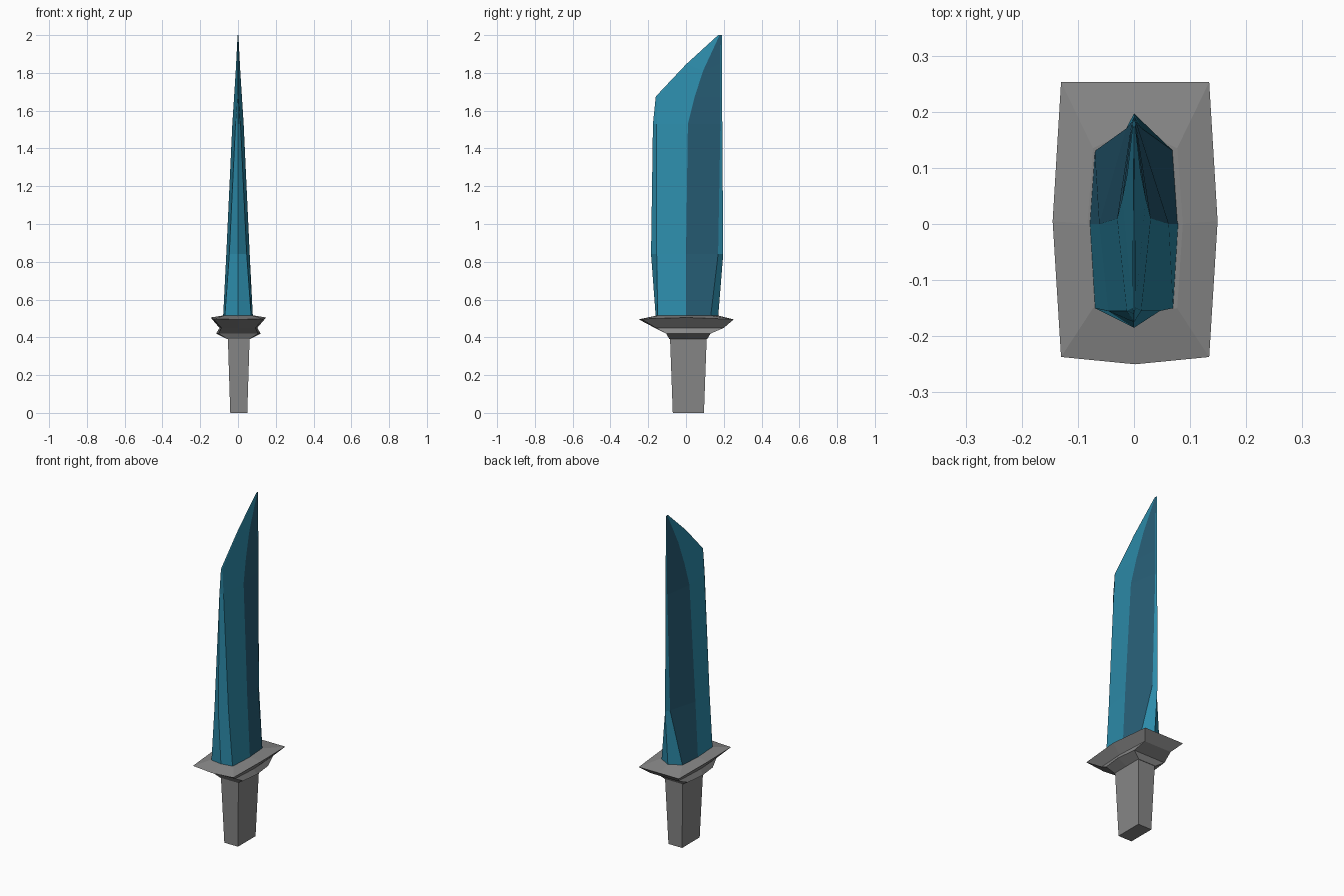
import bpy, bmesh

if "Cube" in bpy.data.objects:
    bpy.data.objects.remove(bpy.data.objects["Cube"])


def material(name, r, g, b):
    mat = bpy.data.materials.new(name)
    mat.diffuse_color = (r, g, b, 1)
    mat.use_nodes = True
    mat.node_tree.nodes["Principled BSDF"].inputs["Base Color"].default_value = mat.diffuse_color
    return mat


def loft(name, rings, mats, strip_slots=(0, 0, 0, 0)):
    """Skin a stack of half rings (x >= 0, front to back), mirrored across x = 0.
    strip_slots gives the material of each lengthwise strip, front to back."""
    bm = bmesh.new()
    loops = []
    for half in rings:
        full = half + [(-x, y, z) for x, y, z in reversed(half[1:-1])]
        loops.append([bm.verts.new(p) for p in full])
    slots = list(strip_slots) + list(reversed(strip_slots))
    n = len(loops[0])
    for low, high in zip(loops, loops[1:]):
        for i in range(n):
            j = (i + 1) % n
            face = bm.faces.new((low[i], low[j], high[j], high[i]))
            face.material_index = slots[i]
    bm.faces.new(loops[0][::-1])
    bm.faces.new(loops[-1])
    bmesh.ops.remove_doubles(bm, verts=bm.verts, dist=0.0005)
    bmesh.ops.recalc_face_normals(bm, faces=bm.faces)
    mesh = bpy.data.meshes.new(name)
    bm.to_mesh(mesh)
    bm.free()
    for mat in mats:
        mesh.materials.append(mat)
    obj = bpy.data.objects.new(name, mesh)
    bpy.context.collection.objects.link(obj)
    return obj


def flat_ring(z, front, front_corner, side, back_corner, back):
    return [(0, front, z), (*front_corner, z), (*side, z), (*back_corner, z), (0, back, z)]


blue = material("blade_blue", 0.026, 0.265, 0.41)
dark_blue = material("blade_dark_blue", 0.02, 0.11, 0.18)
grey = material("dark_grey", 0.24, 0.24, 0.24)

# Handle: tapered block, wider at the guard
handle = loft("handle", [
    flat_ring(0.0, -0.07, (0.045, -0.07), (0.045, 0.012), (0.045, 0.095), 0.095),
    flat_ring(0.41, -0.085, (0.058, -0.085), (0.058, 0.012), (0.058, 0.11), 0.11),
], [grey])
handle.location.x = 0.004

# Guard: flared top plate with a pinched waist above a lower collar
guard = loft("guard", [
    flat_ring(0.39, -0.088, (0.058, -0.088), (0.058, 0.012), (0.058, 0.112), 0.112),
    flat_ring(0.42, -0.105, (0.105, -0.105), (0.118, 0.01), (0.105, 0.13), 0.13),
    flat_ring(0.45, -0.165, (0.09, -0.16), (0.1, 0.0), (0.09, 0.20), 0.20),
    [(0, -0.25, 0.495), (0.132, -0.237, 0.497), (0.147, 0.005, 0.505),
     (0.132, 0.253, 0.495), (0, 0.253, 0.495)],
    flat_ring(0.515, -0.157, (0.075, -0.15), (0.085, 0.0), (0.075, 0.135), 0.172),
], [grey])
guard.location.x = 0.002

# Blade: bevelled front edge, ridge along the middle, dark rear bevel, slanted tip
blade = loft("blade", [
    flat_ring(0.505, -0.16, (0.07, -0.15), (0.079, 0.0), (0.07, 0.13), 0.17),
    flat_ring(0.84, -0.185, (0.046, -0.155), (0.062, 0.0), (0.014, 0.17), 0.197),
    flat_ring(1.53, -0.175, (0.013, -0.155), (0.03, 0.01), (0.004, 0.182), 0.192),
    [(0, -0.16, 1.675), (0.003, -0.15, 1.675), (0.021, 0.045, 1.67),
     (0.003, 0.182, 1.67), (0, 0.191, 1.67)],
    [(0, 0.0, 1.845), (0.002, 0.006, 1.845), (0.012, 0.09, 1.81),
     (0.002, 0.182, 1.85), (0, 0.19, 1.85)],
    [(0, 0.17, 2.0), (0.001, 0.173, 2.0), (0.002, 0.178, 2.0),
     (0.001, 0.185, 2.0), (0, 0.19, 2.0)],
], [blue, dark_blue], (0, 0, 1, 0))
